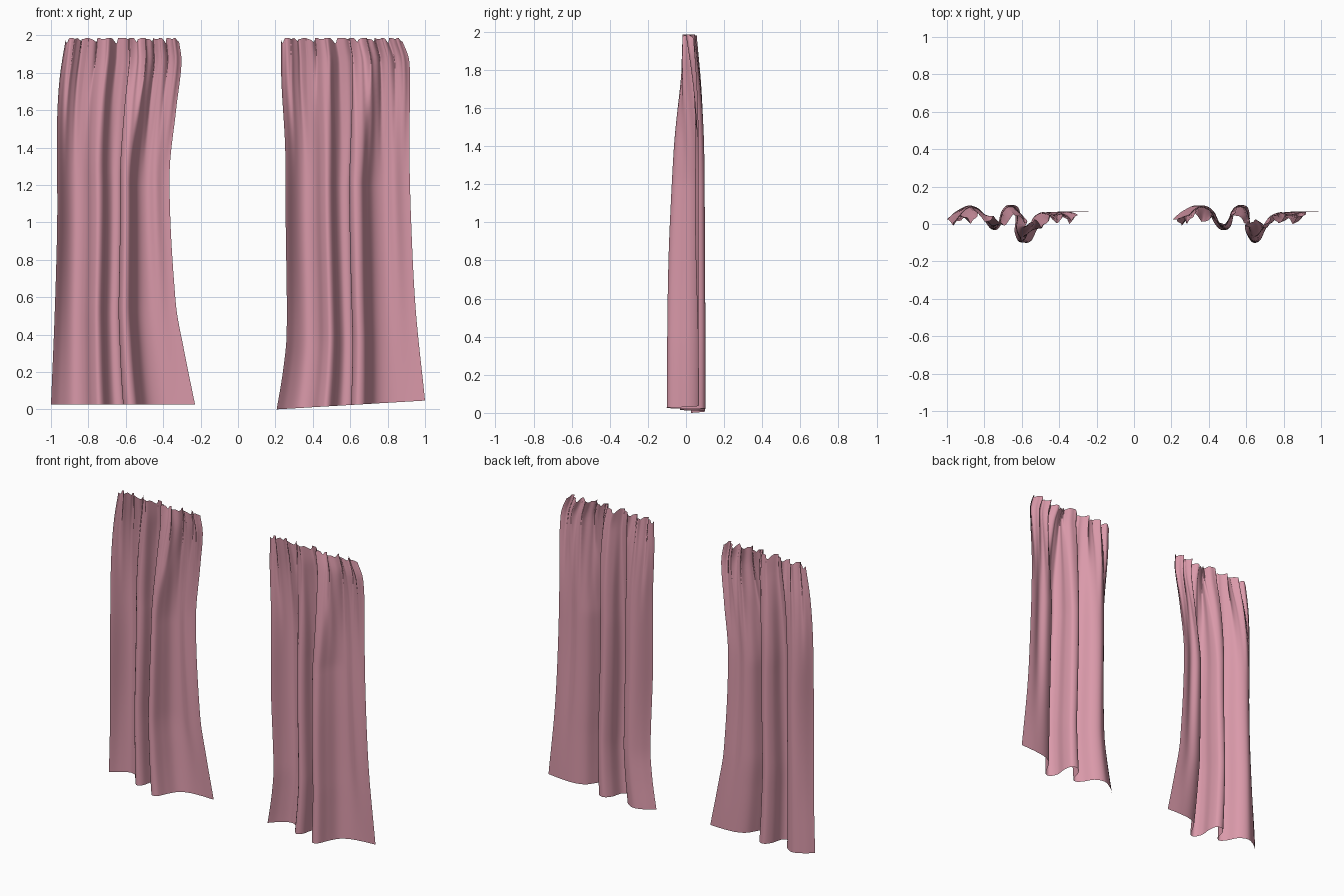
import bpy, bmesh
from math import sin, pi, exp
from mathutils import Vector

if "Cube" in bpy.data.objects:
    bpy.data.objects.remove(bpy.data.objects["Cube"])

# Cross-section of the folds: (position across the panel, depth)
FOLD = [(0, .025), (.065, .068), (.155, .099), (.235, .07), (.285, .0),
        (.33, -.032), (.37, -.01), (.395, .06), (.44, .1), (.495, .088),
        (.51, .03), (.502, -.045), (.535, -.097), (.585, -.09), (.625, -.03),
        (.675, .03), (.755, .06), (.87, .068), (1, .065)]
# Strength of the folds and backward bulge by height
DEPTH = [(0, 1), (.6, .97), (1.0, .9), (1.4, .76), (1.7, .5), (1.98, .15)]
BULGE = [(0, 0), (.8, .003), (1.4, .012), (1.7, .012), (1.98, .004)]
SUB, ROWS, TOP = 8, 60, 1.985


def catmull(p0, p1, p2, p3, t):
    return .5 * (2 * p1 + (p2 - p0) * t + (2 * p0 - 5 * p1 + 4 * p2 - p3) * t * t
                 + (3 * p1 - p0 - 3 * p2 + p3) * t ** 3)


def curve_at(keys, h):
    """Smooth value through (height, value) keys."""
    h = min(max(h, keys[0][0]), keys[-1][0])
    n = len(keys)
    i = max(k for k in range(n - 1) if keys[k][0] <= h)
    (a, va), (b, vb) = keys[i], keys[i + 1]
    ma = (vb - keys[max(i - 1, 0)][1]) / (b - keys[max(i - 1, 0)][0])
    mb = (keys[min(i + 2, n - 1)][1] - va) / (keys[min(i + 2, n - 1)][0] - a)
    d, t = b - a, (h - a) / (b - a)
    return ((2 * t**3 - 3 * t * t + 1) * va + (t**3 - 2 * t * t + t) * d * ma
            + (3 * t * t - 2 * t**3) * vb + (t**3 - t * t) * d * mb)


def bump(u, centre, width):
    return exp(-((u - centre) / width) ** 2) * min(1, 5 * (1 - u))


def section():
    p = [Vector(q) for q in FOLD]
    p = [2 * p[0] - p[1]] + p + [2 * p[-1] - p[-2]]
    out = [catmull(*p[i:i + 4], k / SUB) for i in range(len(p) - 3) for k in range(SUB)]
    return out + [p[-2]]


def curtain(name, left, right, hem, mid_drift, material):
    bm = bmesh.new()
    sec = section()
    grid = []
    for r in range(ROWS + 1):
        t = r / ROWS
        h = t * 1.98
        xl, xr = curve_at(left, h), curve_at(right, h)
        depth, bulge = curve_at(DEPTH, h), curve_at(BULGE, h)
        gather = max(0, (h - 1.2) / .78) ** 1.7
        mid = min(1, h / 1.2)
        mid = mid * mid * (3 - 2 * mid)
        up = max(0, (h - 1.2) / .78)
        row = []
        for q in sec:
            u, y = q
            # main folds drift sideways as they rise
            amount, centre, width = mid_drift
            w = (u + amount * mid * (1 - up) * bump(u, centre, width)
                 + .12 * up * bump(u, .65, .2))
            # side edge curls forward, a shallow trough forms on the flat side
            y -= mid * (.045 * exp(-(u / .07) ** 2) + .025 * exp(-((u - .87) / .06) ** 2))
            # small pleats gathered at the heading
            ph = 2 * pi * (7 * w + .25 * sin(7 * w))
            y = (y - .015) * depth + .015 + bulge
            y += gather * (.021 * sin(ph) + .006 * sin(2.3 * ph + 1))
            x = xl + (xr - xl) * w + gather * .005 * sin(2 * ph + .8) * min(1, 8 * w, 8 * (1 - w))
            notch = .022 * max(0, sin(ph + 1)) ** 4 + .006 * sin(1.7 * ph)
            z0 = hem[0] + (hem[1] - hem[0]) * u
            z = z0 + (TOP - z0) * t - max(0, notch) * t ** 25
            row.append(bm.verts.new((x, y, z)))
        grid.append(row)
    for a, b in zip(grid, grid[1:]):
        for i in range(len(a) - 1):
            bm.faces.new((a[i], a[i + 1], b[i + 1], b[i])).smooth = True
    me = bpy.data.meshes.new(name)
    bm.to_mesh(me)
    bm.free()
    me.materials.append(material)
    ob = bpy.data.objects.new(name, me)
    bpy.context.collection.objects.link(ob)
    return ob


pink = bpy.data.materials.new("pink_fabric")
pink.diffuse_color = (.7, .32, .4, 1)
pink.use_nodes = True
pink.node_tree.nodes["Principled BSDF"].inputs["Base Color"].default_value = pink.diffuse_color

# Left panel
curtain("left_curtain",
        [(0, -1), (.5, -.98), (1, -.967), (1.5, -.968), (1.75, -.955), (1.98, -.922)],
        [(0, -.23), (.3, -.29), (.55, -.333), (1.23, -.366), (1.6, -.33), (1.85, -.302), (1.98, -.315)],
        (.025, .027), (.06, .53, .25), pink)

# Right panel, with a slanting hem
curtain("right_curtain",
        [(0, .207), (.2, .24), (.4, .26), (1, .255), (1.4, .252), (1.75, .232), (1.98, .23)],
        [(0, 1), (.5, .95), (1, .925), (1.4, .916), (1.85, .917), (1.98, .88)],
        (0, .047), (.03, .68, .16), pink)
